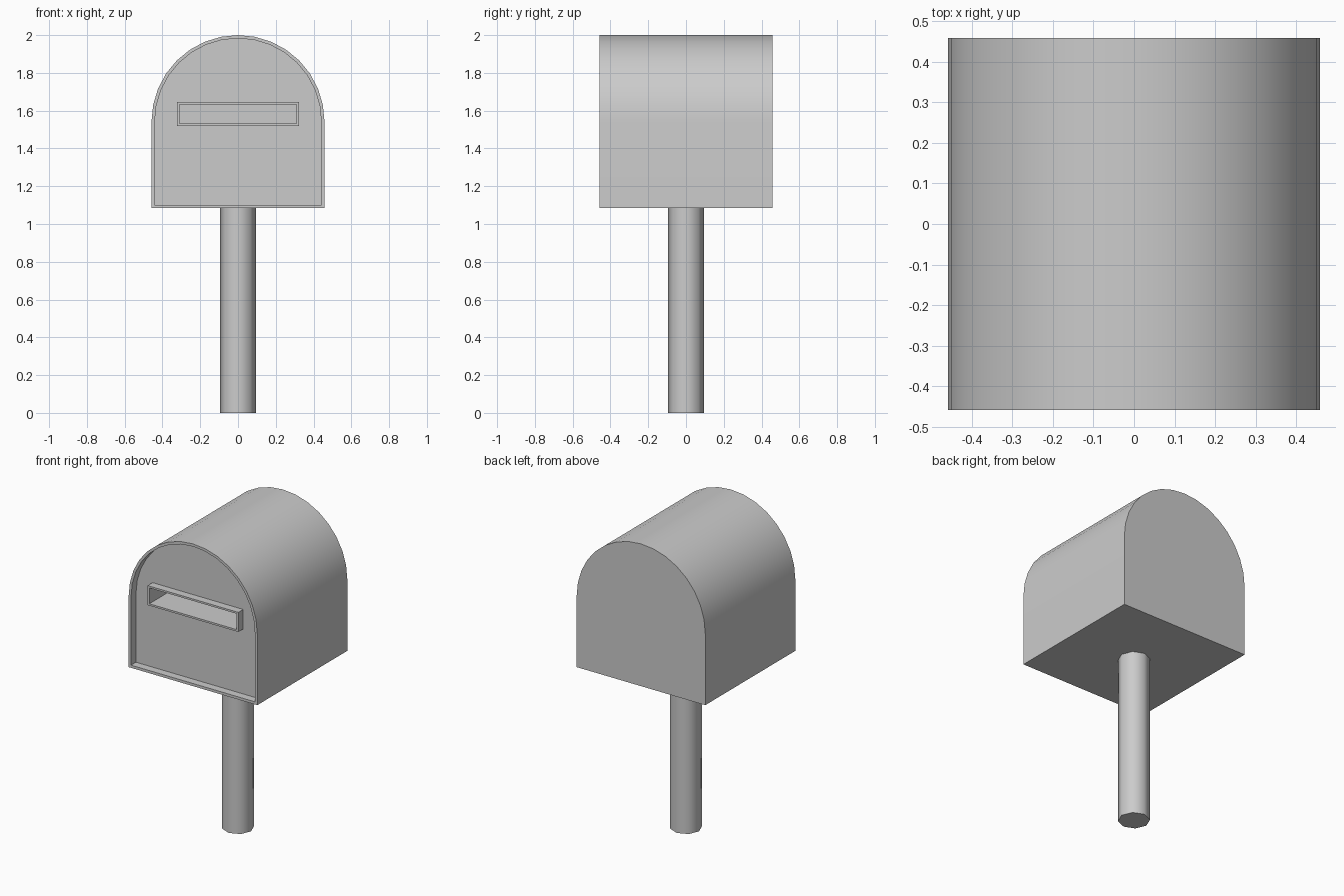
import bpy, bmesh
from math import pi, cos, sin, radians
from mathutils import Vector

if "Cube" in bpy.data.objects:
    bpy.data.objects.remove(bpy.data.objects["Cube"])

HALF, BOTTOM, TOP, RECESS = 0.458, 1.084, 2.0, 0.05


def make_object(name, bm):
    bmesh.ops.recalc_face_normals(bm, faces=bm.faces)
    mesh = bpy.data.meshes.new(name)
    bm.to_mesh(mesh)
    bm.free()
    obj = bpy.data.objects.new(name, mesh)
    bpy.context.collection.objects.link(obj)
    return obj


def box(name, lo, hi):
    bm = bmesh.new()
    bmesh.ops.create_cube(bm, size=1)
    lo, hi = Vector(lo), Vector(hi)
    bmesh.ops.scale(bm, vec=hi - lo, verts=bm.verts)
    bmesh.ops.translate(bm, vec=(lo + hi) / 2, verts=bm.verts)
    return make_object(name, bm)


def activate(obj):
    bpy.ops.object.select_all(action='DESELECT')
    obj.select_set(True)
    bpy.context.view_layer.objects.active = obj


def cut(obj, cutter):
    mod = obj.modifiers.new("slot_cut", 'BOOLEAN')
    mod.operation, mod.solver, mod.object = 'DIFFERENCE', 'EXACT', cutter
    activate(obj)
    bpy.ops.object.modifier_apply(modifier=mod.name)


def smooth(obj):
    activate(obj)
    bpy.ops.object.shade_smooth_by_angle(angle=radians(50))


# Arched box with a recessed front panel
bm = bmesh.new()
spring = TOP - HALF
profile = [(-HALF, BOTTOM), (HALF, BOTTOM)]
profile += [(HALF * cos(pi * i / 16), spring + HALF * sin(pi * i / 16)) for i in range(17)]
back = bm.faces.new([bm.verts.new((x, HALF, z)) for x, z in profile])
new = bmesh.ops.extrude_face_region(bm, geom=[back], use_keep_orig=True)["geom"]
bmesh.ops.translate(bm, vec=(0, -2 * HALF, 0),
                    verts=[v for v in new if isinstance(v, bmesh.types.BMVert)])
bmesh.ops.recalc_face_normals(bm, faces=bm.faces)
front = min(bm.faces, key=lambda f: f.calc_center_median().y)
bmesh.ops.inset_region(bm, faces=[front], thickness=0.017, use_even_offset=True)
panel = bmesh.ops.extrude_discrete_faces(bm, faces=[front])["faces"][0]
bmesh.ops.translate(bm, vec=(0, RECESS, 0), verts=panel.verts)
body = make_object("mailbox_body", bm)

# Raised frame around the letter slot
frame = box("slot_frame", (-0.323, -HALF, 1.519), (0.323, -HALF + RECESS, 1.645))

# Letter slot cut through frame and into the body
cutter = box("slot_cutter", (-0.311, -HALF - 0.1, 1.531), (0.311, -HALF + 0.26, 1.633))
cut(body, cutter)
cut(frame, cutter)
bpy.data.objects.remove(cutter)
smooth(body)

# Octagonal post
bpy.ops.mesh.primitive_cylinder_add(vertices=8, radius=0.094, depth=BOTTOM,
                                    location=(0, 0, BOTTOM / 2))
post = bpy.context.object
post.name = "post"
smooth(post)
